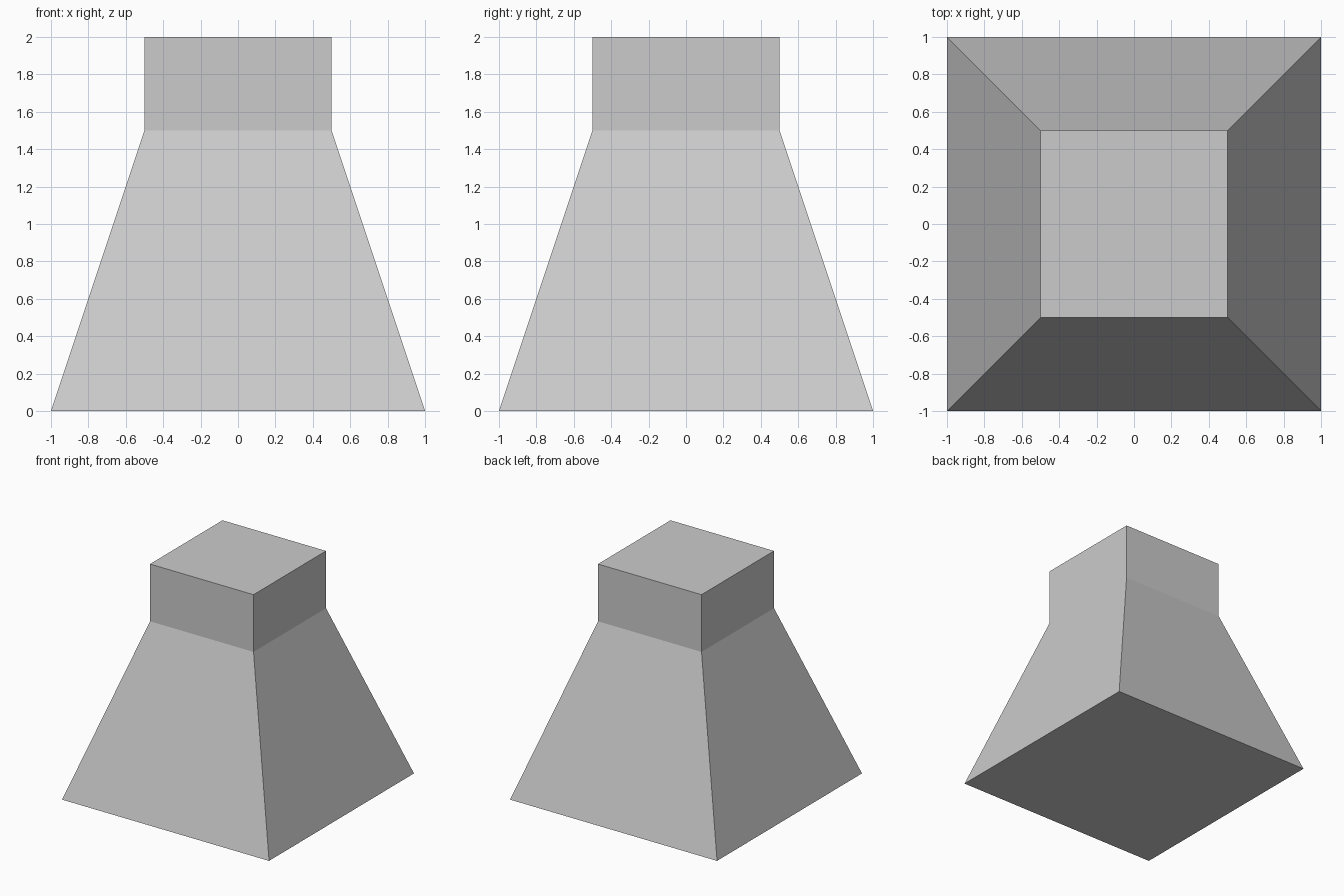
import bpy
import bmesh

if "Cube" in bpy.data.objects:
    bpy.data.objects.remove(bpy.data.objects["Cube"])

# Square cross-sections from bottom to top: (half width, height)
PROFILE = [(1.0, 0.0), (0.5, 1.5), (0.5, 2.0)]
CORNERS = [(-1, -1), (1, -1), (1, 1), (-1, 1)]


def loft_squares(name, profile):
    """Closed solid lofted through centred squares."""
    bm = bmesh.new()
    rings = [[bm.verts.new((sx * h, sy * h, z)) for sx, sy in CORNERS]
             for h, z in profile]
    for low, high in zip(rings, rings[1:]):
        for i in range(4):
            j = (i + 1) % 4
            bm.faces.new((low[i], low[j], high[j], high[i]))
    bm.faces.new(rings[0][::-1])
    bm.faces.new(rings[-1])
    mesh = bpy.data.meshes.new(name)
    bm.to_mesh(mesh)
    bm.free()
    obj = bpy.data.objects.new(name, mesh)
    bpy.context.collection.objects.link(obj)
    return obj


# Tapered base with a straight square neck
loft_squares("tapered_pedestal", PROFILE)
